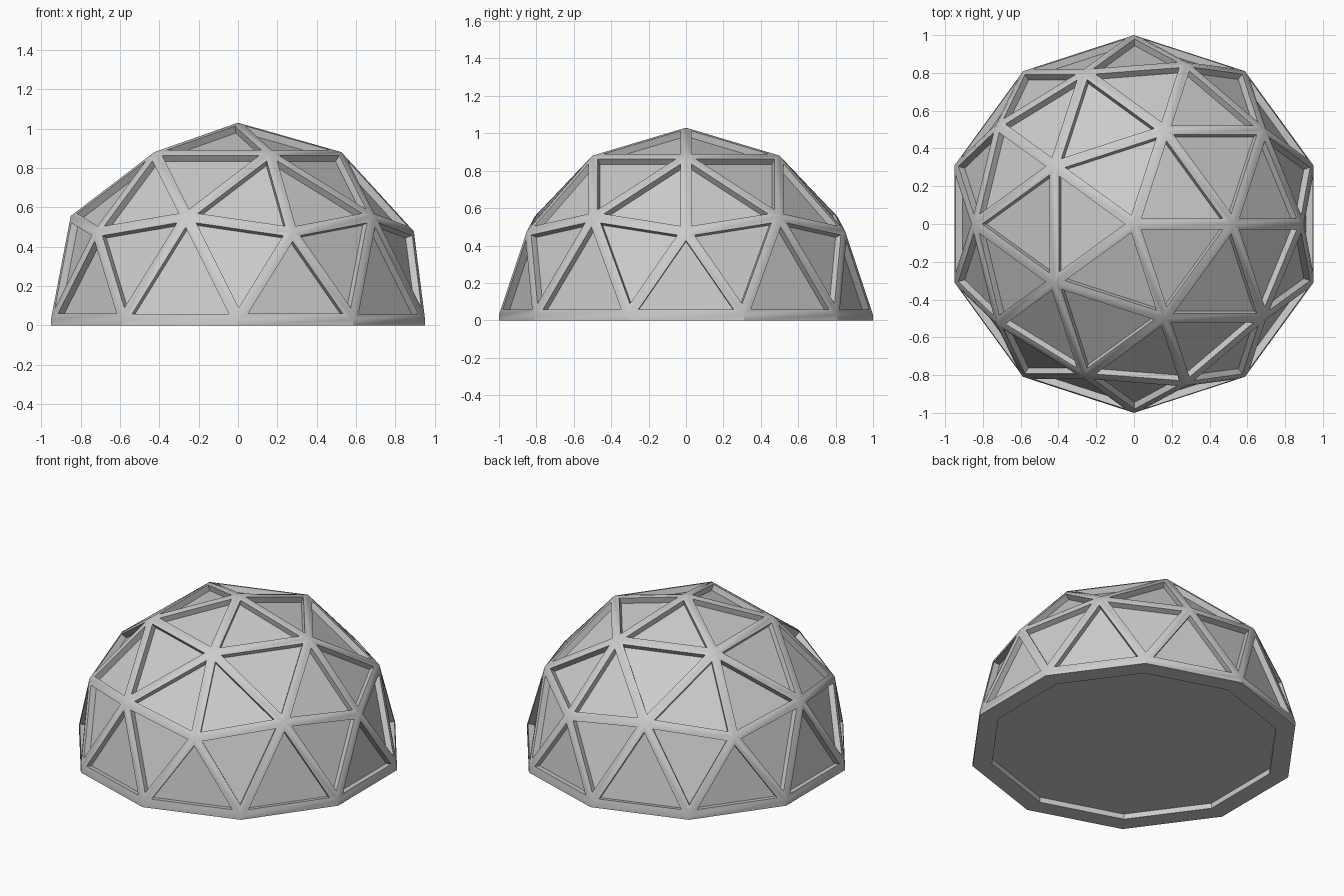
import bpy, bmesh

if "Cube" in bpy.data.objects:
    bpy.data.objects.remove(bpy.data.objects["Cube"])

STRUT = 0.029    # half width of a strut
DEPTH = 0.038    # panel recess
SKIRT = 0.03     # vertical rim under the dome
RIM = 0.114      # width of the flat base rim
FLOOR = 0.035    # recess of the underside


def add_object(name, bm):
    mesh = bpy.data.meshes.new(name)
    bm.to_mesh(mesh)
    bm.free()
    obj = bpy.data.objects.new(name, mesh)
    bpy.context.collection.objects.link(obj)
    return obj


def recess(bm, faces, width, depth):
    # flat border first, then a straight wall inwards
    bmesh.ops.inset_individual(bm, faces=faces, thickness=width, depth=0, use_even_offset=True)
    bm.normal_update()
    bmesh.ops.inset_individual(bm, faces=faces, thickness=0, depth=-depth, use_even_offset=True)


def keep(bm, layer, value):
    drop = [f for f in bm.faces if f[layer] != value]
    bmesh.ops.delete(bm, geom=drop, context='FACES')


# Upper half of a twice-split icosahedron
bm = bmesh.new()
bmesh.ops.create_icosphere(bm, subdivisions=2, radius=1)
bmesh.ops.delete(bm, geom=[v for v in bm.verts if v.co.z < -0.01], context='VERTS')
bmesh.ops.translate(bm, verts=bm.verts, vec=(0, 0, SKIRT))
panels = list(bm.faces)

# Vertical skirt and closed underside
border = [e for e in bm.edges if e.is_boundary]
new = bmesh.ops.extrude_edge_only(bm, edges=border)['geom']
for v in new:
    if isinstance(v, bmesh.types.BMVert):
        v.co.z = 0
low = [e for e in bm.edges if e.is_boundary]
floor = bmesh.ops.contextual_create(bm, geom=low)['faces']
bmesh.ops.recalc_face_normals(bm, faces=bm.faces)
bm.normal_update()

# Recessed panels and recessed floor
part = bm.faces.layers.int.new("part")
panels = [f for f in bm.faces if len(f.verts) == 3]
floor = [f for f in bm.faces if len(f.verts) > 4]
recess(bm, panels, STRUT, DEPTH)
recess(bm, floor, RIM, FLOOR)
for f in bm.faces:
    f[part] = 0
for f in panels:
    f[part] = 1
for f in floor:
    f[part] = 2

# Separate into frame, panels and floor
for index, name in enumerate(("dome_frame", "dome_panels", "base_floor")):
    piece = bm.copy()
    keep(piece, piece.faces.layers.int["part"], index)
    obj = add_object(name, piece)
    if index == 0:
        bpy.ops.object.select_all(action='DESELECT')
        obj.select_set(True)
        bpy.context.view_layer.objects.active = obj
        bpy.ops.object.shade_smooth_by_angle(angle=0.5236)
bm.free()
